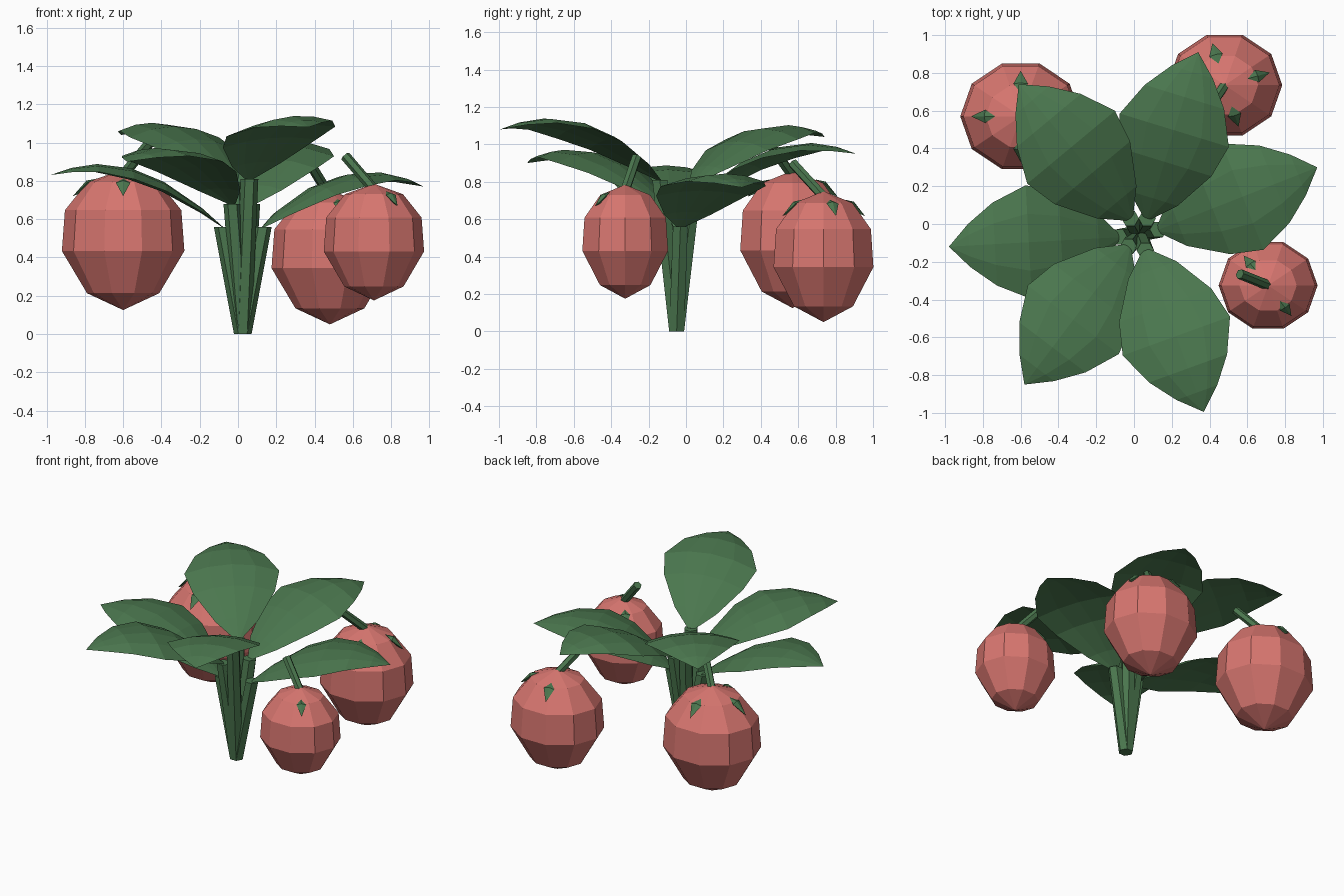
import bpy
from math import cos, sin, pi, radians
from mathutils import Vector

if "Cube" in bpy.data.objects:
    bpy.data.objects.remove(bpy.data.objects["Cube"])


def material(name, color):
    m = bpy.data.materials.new(name)
    m.diffuse_color = color
    m.use_nodes = True
    m.node_tree.nodes["Principled BSDF"].inputs["Base Color"].default_value = m.diffuse_color
    return m


green = material("leaf_green", (0.07, 0.185, 0.077, 1))
red = material("fruit_red", (0.68, 0.18, 0.16, 1))


def loft(name, rings, mat):
    """Closed flat-shaded solid through rings; a one-point ring is a tip."""
    verts, faces, idx = [], [], []
    for ring in rings:
        idx.append(list(range(len(verts), len(verts) + len(ring))))
        verts += [tuple(p) for p in ring]
    for a, b in zip(idx, idx[1:]):
        n = max(len(a), len(b))
        for i in range(n):
            j = (i + 1) % n
            if len(a) == 1:
                faces.append((a[0], b[j], b[i]))
            elif len(b) == 1:
                faces.append((a[i], a[j], b[0]))
            else:
                faces.append((a[i], a[j], b[j], b[i]))
    if len(idx[0]) > 1:
        faces.append(idx[0][::-1])
    if len(idx[-1]) > 1:
        faces.append(idx[-1])
    me = bpy.data.meshes.new(name)
    me.from_pydata(verts, [], faces)
    me.materials.append(mat)
    ob = bpy.data.objects.new(name, me)
    bpy.context.collection.objects.link(ob)
    return ob


def rod(name, a, b, r, flat=False):
    """Six-sided stem between two points (flat = horizontal ends)."""
    a, b = Vector(a), Vector(b)
    q = Vector((0, 0, 1)).rotation_difference(b - a)
    circle = [Vector((r * cos(i * pi / 3), r * sin(i * pi / 3), 0)) for i in range(6)]
    if not flat:
        circle = [q @ p for p in circle]
    loft(name, [[a + p for p in circle], [b + p for p in circle]], green)


# Leaf stations: along, half width, arch above the base-to-tip line
PROFILE = [(0, .02, 0), (.12, .135, .06), (.34, .26, .132), (.53, .302, .15),
           (.73, .22, .122), (.88, .115, .065)]
US = (-1, -.5, 0, .5, 1, .5, 0, -.5)
SIDE = (0, 1, 1, 1, 0, -1, -1, -1)


def leaf(name, base, tip, roll):
    base, tip = Vector(base), Vector(tip)
    d = tip - base
    n = Vector((-d.y, d.x, 0)).normalized()
    rings = []
    for t, w, h in PROFILE:
        k = w / .302
        ring = []
        for u, s in zip(US, SIDE):
            z = h + k * (-.045 * u * u + .012 * s * (1 - u * u) + roll * u)
            ring.append(base + d * t + n * w * u + Vector((0, 0, z)))
        rings.append(ring[::-1])
    rings.append([tip])
    loft(name, rings, green)


# Leaves, each on a stem fanning out of one root
LEAVES = [((.13, -.03, .56), (.97, .30, .77), 0),
          ((.07, .03, .68), (.34, .91, .95), 0),
          ((-.02, .03, .79), (-.61, .74, 1.04), 0),
          ((-.08, -.07, .56), (-.98, -.12, .83), 0),
          ((-.03, -.12, .68), (-.58, -.85, .90), 0),
          ((.06, -.14, .81), (.37, -.995, 1.08), .025)]
for i, (base, tip, roll) in enumerate(LEAVES):
    rod(f"leaf_stem_{i}", (.025, -.05, 0), base, .046, flat=True)
    leaf(f"leaf_{i}", base, tip, roll)

# Fruits: centre x, y, bottom, top, radius, sepal angles, stem end
FRUITS = [(-.60, .57, .125, .86, .32, (90, 180, 270), (-.46, .45, 1.0)),
          (.48, .735, .05, .75, .305, (105, 17, -73), (.37, .57, .90)),
          (.71, -.325, .175, .785, .262, (127, -55), (.56, -.265, .93))]
BODY = [(.12, .59), (.42, 1.0), (.71, .95), (.91, .58)]
for i, (x, y, z0, z1, r, angles, end) in enumerate(FRUITS):
    def at(f, k, a):
        return Vector((x + r * k * cos(a), y + .92 * r * k * sin(a), z0 + (z1 - z0) * f))
    rings = [[at(0, 0, 0)]]
    rings += [[at(f, k, j * pi / 5) for j in range(10)] for f, k in BODY]
    rings.append([at(1, 0, 0)])
    loft(f"fruit_{i}", rings, red)
    rod(f"fruit_stem_{i}", (x, y, z1 - .03), end, .027)

    # Small sepals half sunk in the shoulder
    for j, deg in enumerate(angles):
        a = radians(deg)
        ring = [at(.935, .42, a), at(.905, .60, a - .20),
                at(.81, .82, a), at(.905, .60, a + .20)]
        loft(f"sepal_{i}_{j}", [[at(.86, .5, a)], ring[::-1], [at(.92, .60, a)]], green)
